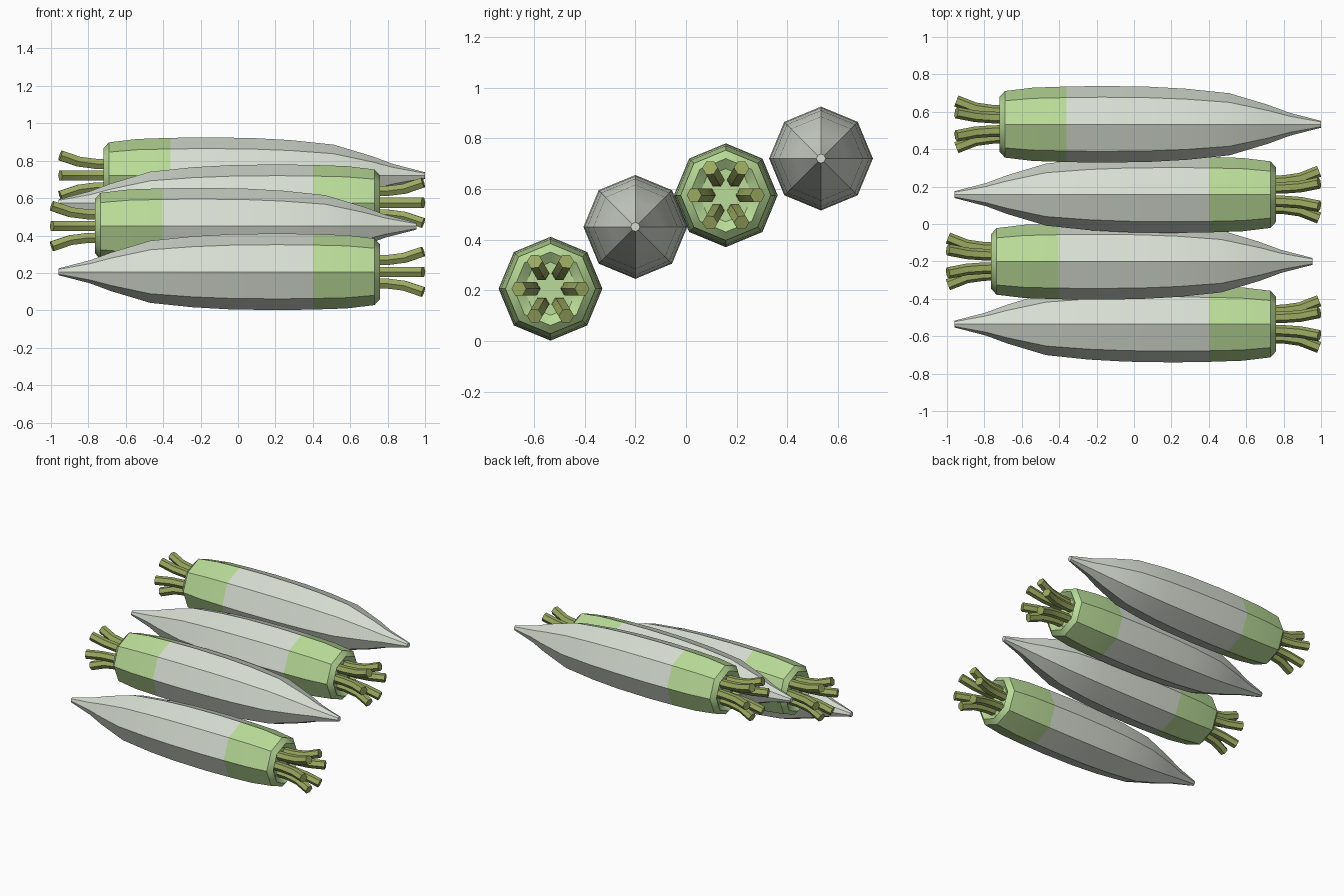
import bpy, bmesh, math
from mathutils import Vector

cube = bpy.data.objects.get("Cube")
if cube:
    bpy.data.objects.remove(cube)


def material(name, rgb):
    m = bpy.data.materials.new(name)
    m.use_nodes = True
    m.diffuse_color = (*rgb, 1)
    m.node_tree.nodes["Principled BSDF"].inputs["Base Color"].default_value = (*rgb, 1)
    return m


WHITE = material("pale root white", (0.68, 0.73, 0.65))
GREEN = material("crown green", (0.49, 0.71, 0.315))
STEM = material("stem green", (0.33, 0.40, 0.12))

# (distance behind the crown, radius), from the dished crown to the blunt tip
CROWN_LENGTH = 0.36
PROFILE = [(0.03, 0.105), (0, 0.145), (0.03, 0.178), (0.18, 0.196),
           (CROWN_LENGTH, 0.202), (0.55, 0.205), (0.8, 0.201), (1.0, 0.19),
           (1.23, 0.166), (1.44, 0.103), (1.55, 0.062), (1.72, 0.018)]
# (distance ahead of the crown, distance from the axis)
STEM_PATH = [(-0.05, 0.07), (0.04, 0.073), (0.13, 0.086), (0.23, 0.125)]


def ring(bm, centre, u, v, radius, sides):
    angles = [math.tau * i / sides for i in range(sides)]
    return [bm.verts.new(centre + radius * (u * math.cos(a) + v * math.sin(a)))
            for a in angles]


def skin(bm, rings):
    """Bridge successive rings and cap both ends."""
    for a, b in zip(rings, rings[1:]):
        n = len(a)
        for i in range(n):
            j = (i + 1) % n
            bm.faces.new((a[i], a[j], b[j], b[i]))
    bm.faces.new(rings[0])
    bm.faces.new(rings[-1])


def finish(bm, name, mats, location, turned):
    bmesh.ops.recalc_face_normals(bm, faces=bm.faces)
    mesh = bpy.data.meshes.new(name)
    bm.to_mesh(mesh)
    bm.free()
    for m in mats:
        mesh.materials.append(m)
    obj = bpy.data.objects.new(name, mesh)
    bpy.context.collection.objects.link(obj)
    obj.location = location
    obj.rotation_euler.z = math.pi if turned else 0
    bpy.ops.object.select_all(action='DESELECT')
    obj.select_set(True)
    bpy.context.view_layer.objects.active = obj
    bpy.ops.object.shade_smooth_by_angle(angle=math.radians(35))


Y, Z = Vector((0, 1, 0)), Vector((0, 0, 1))


def radish(label, location, turned):
    # Eight-sided root, green near the crown
    bm = bmesh.new()
    skin(bm, [ring(bm, Vector((-d, 0, 0)), Y, Z, r, 8) for d, r in PROFILE])
    for f in bm.faces:
        f.material_index = int(f.calc_center_median().x > -CROWN_LENGTH)
    finish(bm, label + "_root", (WHITE, GREEN), location, turned)

    # Six cut stems bending outwards
    bm = bmesh.new()
    for k in range(6):
        a = math.tau * k / 6
        out = Y * math.cos(a) + Z * math.sin(a)
        side = Z * math.cos(a) - Y * math.sin(a)
        points = [Vector((d, 0, 0)) + out * r for d, r in STEM_PATH]
        rings = []
        for i, p in enumerate(points):
            along = (points[min(i + 1, len(points) - 1)] - points[max(i - 1, 0)]).normalized()
            rings.append(ring(bm, p, side.cross(along), side, 0.031, 6))
        skin(bm, rings)
    finish(bm, label + "_stems", (STEM,), location, turned)


# Row of radishes, alternately facing left and right, rising to the back
radish("front_radish", (0.76, -0.535, 0.206), False)
radish("second_radish", (-0.765, -0.20, 0.45), True)
radish("third_radish", (0.76, 0.157, 0.575), False)
radish("back_radish", (-0.72, 0.533, 0.72), True)
